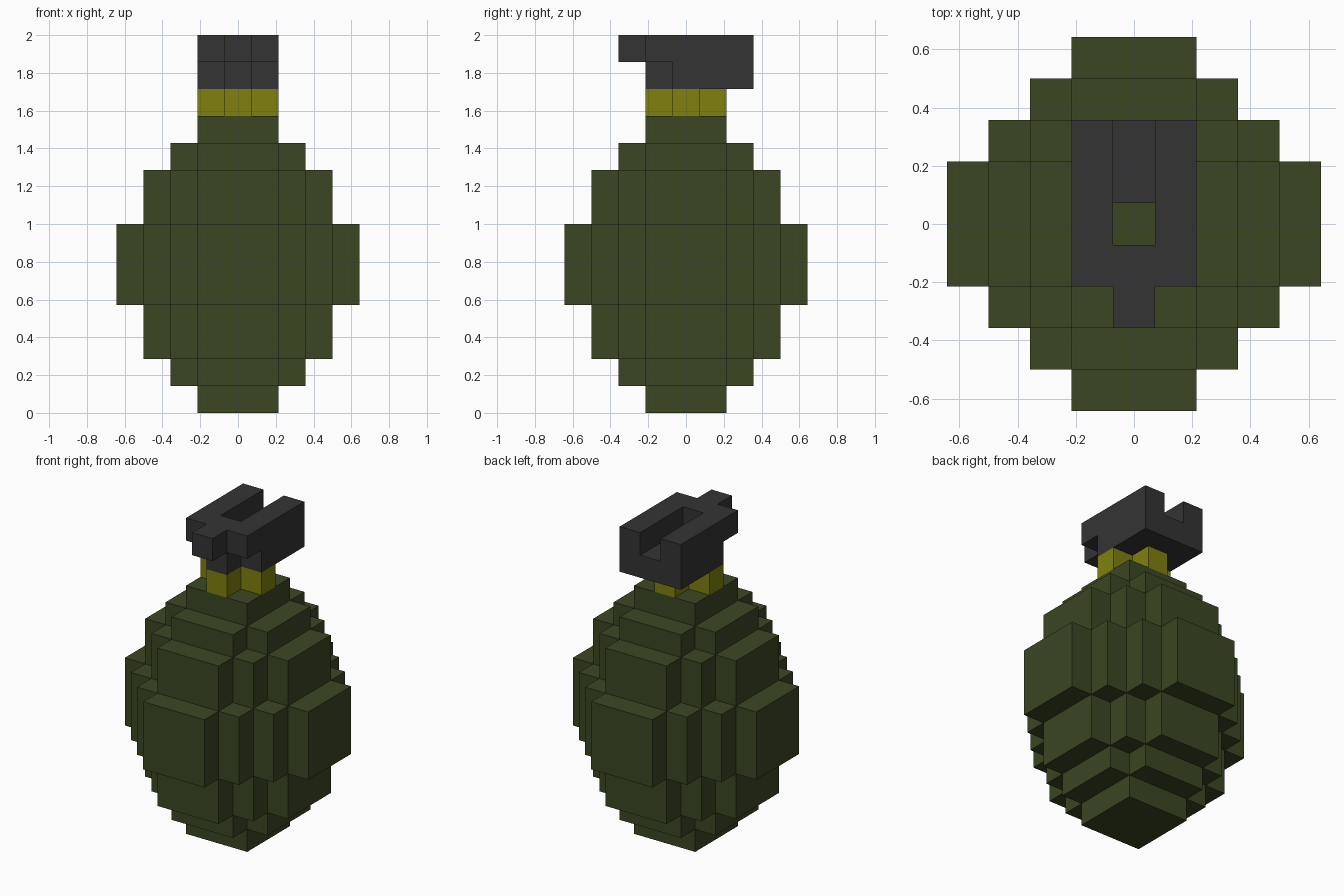
import bpy, bmesh
from mathutils import Vector

if "Cube" in bpy.data.objects:
    bpy.data.objects.remove(bpy.data.objects["Cube"])

U = 1 / 7  # edge of one block; the model is 14 blocks tall


def material(name, color):
    m = bpy.data.materials.new(name)
    m.diffuse_color = (*color, 1)
    m.use_nodes = True
    m.node_tree.nodes["Principled BSDF"].inputs["Base Color"].default_value = m.diffuse_color
    return m


def block(x, y, z):
    """All cells in inclusive index ranges."""
    return {(i, j, k) for i in range(x[0], x[1] + 1)
            for j in range(y[0], y[1] + 1) for k in range(z[0], z[1] + 1)}


def stepped_disc(r, z):
    """Diamond-stepped disc: crossed slabs reaching r blocks from the centre."""
    cells = set()
    for a in range(1, r + 1):
        b = r + 1 - a
        cells |= block((-a, a), (-b, b), z)
    return cells


# stepped body, with a narrow stem inside the collar
body = block((0, 0), (0, 0), (11, 11))
for r, z in [(1, (0, 0)), (2, (1, 1)), (3, (2, 3)), (4, (4, 6)),
             (3, (7, 8)), (2, (9, 9)), (1, (10, 10))]:
    body |= stepped_disc(r, z)

# plus-shaped collar around the stem
collar = (block((-1, 1), (0, 0), (11, 11)) | block((0, 0), (-1, 1), (11, 11))) - body

# lever: base with a front nub, slotted top with a front tongue, pin hole
lever = block((-1, 1), (0, 2), (12, 12)) | block((0, 0), (-1, -1), (12, 12))
lever |= block((-1, 1), (-1, 2), (13, 13)) | block((0, 0), (-2, -2), (13, 13))
lever -= block((0, 0), (0, 2), (13, 13)) | block((0, 0), (0, 0), (12, 12))

solid = body | collar | lever


def build(name, cells, mat):
    """Skin the cells with outer faces only, then merge flat neighbours."""
    bm = bmesh.new()
    for c in sorted(cells):
        centre = Vector((c[0], c[1], c[2] + 0.5))
        for axis in range(3):
            for s in (-1, 1):
                n = [0, 0, 0]
                n[axis] = s
                if tuple(p + q for p, q in zip(c, n)) in solid:
                    continue
                n = Vector(n) * 0.5
                u = Vector((0, 0, 0))
                u[(axis + 1) % 3] = 0.5
                v = Vector((0, 0, 0))
                v[(axis + 2) % 3] = 0.5 * s
                bm.faces.new([bm.verts.new((centre + n + d) * U)
                              for d in (-u - v, u - v, u + v, v - u)])
    bmesh.ops.remove_doubles(bm, verts=bm.verts, dist=0.001)
    bmesh.ops.dissolve_limit(bm, angle_limit=0.01, verts=bm.verts, edges=bm.edges)
    mesh = bpy.data.meshes.new(name)
    bm.to_mesh(mesh)
    bm.free()
    mesh.materials.append(mat)
    bpy.context.collection.objects.link(bpy.data.objects.new(name, mesh))


build("body", body, material("olive green", (0.045, 0.061, 0.0168)))
build("collar", collar, material("mustard yellow", (0.216, 0.216, 0.0052)))
build("lever", lever, material("dark grey", (0.0343, 0.0343, 0.0343)))
